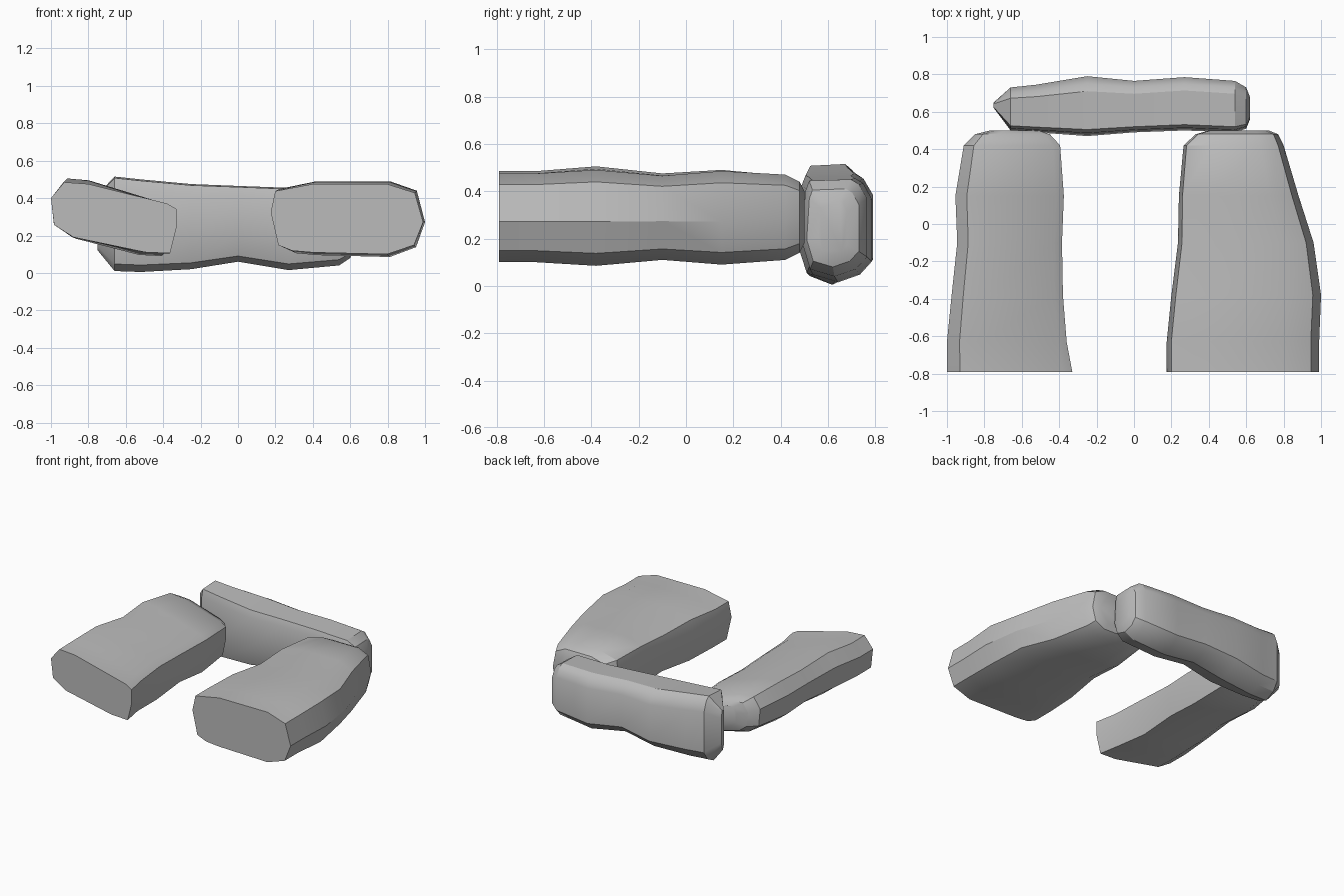
import bpy
import bmesh
import math

cube = bpy.data.objects.get("Cube")
if cube:
    bpy.data.objects.remove(cube)

stone = bpy.data.materials.new("grey_stone")
stone.use_nodes = True
GREY = (0.5, 0.5, 0.5, 1)
stone.diffuse_color = GREY
stone.node_tree.nodes["Principled BSDF"].inputs["Base Color"].default_value = GREY


def loft(name, profile, stations, place):
    """Sweep a unit profile through stations of (position, u low, u high, z low, z high)."""
    bm = bmesh.new()
    rings = []
    for t, u0, u1, z0, z1 in stations:
        rings.append([bm.verts.new(place(t, (u0 + u1) / 2 + u * (u1 - u0) / 2,
                                         (z0 + z1) / 2 + v * (z1 - z0) / 2))
                      for u, v in profile])
    n = len(profile)
    for a, b in zip(rings, rings[1:]):
        for i in range(n):
            j = (i + 1) % n
            bm.faces.new((a[i], a[j], b[j], b[i]))
    bm.faces.new(rings[0])
    bm.faces.new(rings[-1])
    bmesh.ops.recalc_face_normals(bm, faces=bm.faces)
    mesh = bpy.data.meshes.new(name)
    bm.to_mesh(mesh)
    bm.free()
    mesh.materials.append(stone)
    obj = bpy.data.objects.new(name, mesh)
    bpy.context.collection.objects.link(obj)
    bpy.ops.object.select_all(action="DESELECT")
    obj.select_set(True)
    bpy.context.view_layer.objects.active = obj
    bpy.ops.object.shade_smooth_by_angle(angle=math.radians(30))


def along_y(t, u, z):
    return (u, t, z)


def along_x(t, u, z):
    return (t, u, z)


# Wide slab on the left
loft("left_slab",
     [(-1, .2), (-.94, .8), (-.45, 1), (.53, 1), (.89, .75), (1, -.08),
      (.88, -.74), (.53, -1), (-.45, -.95), (-.72, -.9), (-.9, -.74)],
     [(-.79, .175, .99, .10, .475), (-.63, .175, .99, .10, .475),
      (-.38, .2, 1, .085, .49), (-.1, .235, .96, .11, .465),
      (.15, .24, .88, .09, .485), (.42, .265, .80, .11, .47),
      (.48, .33, .77, .14, .44), (.5, .40, .72, .18, .40)], along_y)

# Tilted slab on the right
loft("right_slab",
     [(-1, .55), (-.79, 1), (-.4, .95), (.85, .4), (1, .25), (1, -.3),
      (.9, -1), (.5, -.97), (-.64, -.55), (-.95, -.2)],
     [(-.79, -1, -.33, .105, .485), (-.63, -1, -.36, .105, .485),
      (-.38, -.975, -.38, .09, .505), (-.1, -.945, -.385, .115, .475),
      (.15, -.955, -.375, .095, .49), (.42, -.91, -.395, .115, .465),
      (.48, -.85, -.45, .15, .43), (.5, -.77, -.51, .2, .39)], along_y)

# Slab lying across the back
loft("back_slab",
     [(-1, -.3), (-.9, .75), (-.78, .97), (.5, 1), (.75, .9), (1, .6),
      (1, -.6), (.65, -.85), (0, -1), (-.75, -.85)],
     [(-.75, .62, .65, .12, .42), (-.66, .5, .73, .01, .515),
      (-.52, .49, .745, .005, .5), (-.25, .47, .79, .02, .475),
      (0, .49, .765, .06, .465), (.27, .5, .785, .015, .455),
      (.54, .49, .765, .04, .45), (.6, .51, .73, .08, .41),
      (.62, .56, .68, .13, .36)], along_x)
